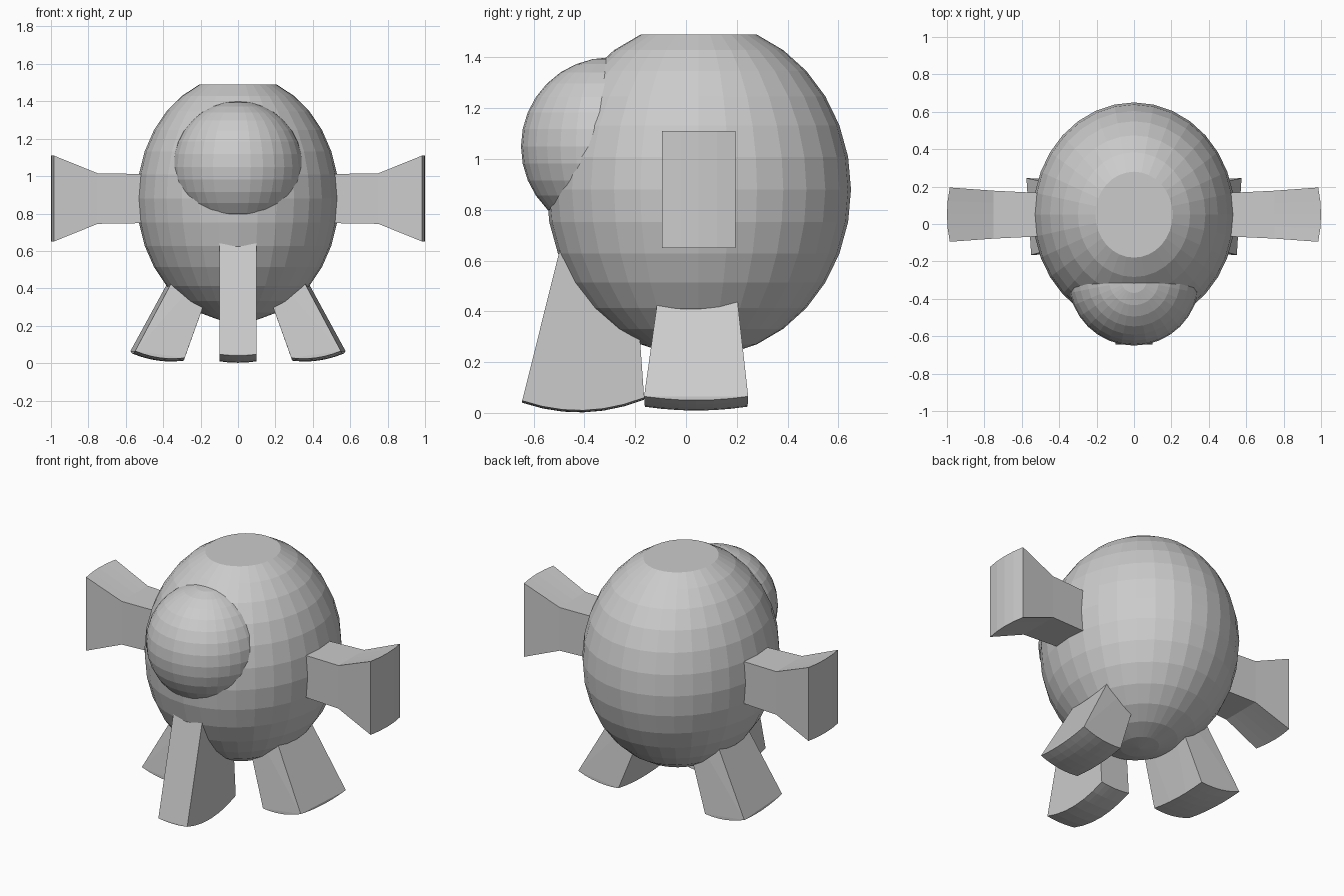
import bpy, bmesh
from mathutils import Vector, Matrix

if "Cube" in bpy.data.objects:
    bpy.data.objects.remove(bpy.data.objects["Cube"])


def finish(bm, name):
    bmesh.ops.recalc_face_normals(bm, faces=bm.faces)
    mesh = bpy.data.meshes.new(name)
    bm.to_mesh(mesh)
    bm.free()
    obj = bpy.data.objects.new(name, mesh)
    bpy.context.collection.objects.link(obj)
    return obj


def ellipsoid(name, center, radii, cut_z=None):
    bm = bmesh.new()
    bmesh.ops.create_uvsphere(bm, u_segments=32, v_segments=16, radius=1)
    if cut_z is not None:
        # slice the top off and cap it flat
        geom = bm.verts[:] + bm.edges[:] + bm.faces[:]
        cut = bmesh.ops.bisect_plane(bm, geom=geom, plane_co=(0, 0, cut_z),
                                     plane_no=(0, 0, 1), clear_outer=True)
        edges = [e for e in bm.edges if e.is_boundary]
        bmesh.ops.holes_fill(bm, edges=edges, sides=0)
    bmesh.ops.transform(bm, verts=bm.verts,
                        matrix=Matrix.Translation(center) @ Matrix.Diagonal((*radii, 1)))
    return finish(bm, name)


def leg(name, bottom, top, sag, side=1):
    # tapered block with a rounded sole; corners run around the outline
    bm = bmesh.new()
    a, b, c, d = (Vector(p) for p in bottom)
    pts = [Vector(p) for p in top]
    n = 6
    for i in range(n + 1):
        for j in range(n + 1):
            u, v = i / n, j / n
            p = a.lerp(b, u).lerp(d.lerp(c, u), v)
            p.z -= 4 * (sag[0] * u * (1 - u) + sag[1] * v * (1 - v))
            pts.append(p)
    for p in pts:
        bm.verts.new((p.x * side, p.y, p.z))
    bmesh.ops.convex_hull(bm, input=bm.verts)
    bmesh.ops.dissolve_limit(bm, angle_limit=0.02, verts=bm.verts, edges=bm.edges)
    return finish(bm, name)


def arm(name, side):
    # flared bar with a slightly bowed end face
    bm = bmesh.new()
    ts = (-1, -0.5, 0, 0.5, 1)
    rings = []
    for x, hy, hz, bow in ((0.42, 0.112, 0.13, 0), (0.75, 0.128, 0.135, 0),
                           (0.985, 0.145, 0.23, 0.015)):
        rings.append([bm.verts.new((side * (x + bow * (1 - t * t)), 0.05 + hy * t, 0.88 + s * hz))
                      for s, row in ((1, ts), (-1, ts[::-1])) for t in row])
    for r0, r1 in zip(rings, rings[1:]):
        for i in range(10):
            k = (i + 1) % 10
            bm.faces.new((r0[i], r0[k], r1[k], r1[i]))
    for r in (rings[0], rings[-1]):
        for i in range(4):
            bm.faces.new((r[i], r[i + 1], r[8 - i], r[9 - i]))
    return finish(bm, name)


# Body with flat top, and round bulge on the front
ellipsoid("body", (0, 0.05, 0.88), (0.54, 0.60, 0.66), cut_z=0.9239)
ellipsoid("front_bulge", (0, -0.30, 1.05), (0.35, 0.35, 0.35))

# Front leg
leg("front_leg",
    [(-0.1, -0.645, 0.048), (0.1, -0.645, 0.048), (0.1, -0.165, 0.06), (-0.1, -0.165, 0.06)],
    [(-0.1, -0.483, 0.7), (0.1, -0.483, 0.7), (0.1, -0.21, 0.7), (-0.1, -0.21, 0.7)],
    sag=(0.008, 0.044))

# Side legs and arms
for side, label in ((1, "right"), (-1, "left")):
    leg(label + "_leg",
        [(0.285, -0.16, 0.028), (0.55, -0.165, 0.065), (0.575, 0.245, 0.065), (0.30, 0.24, 0.028)],
        [(0.08, -0.09, 0.6), (0.265, -0.09, 0.6), (0.283, 0.185, 0.6), (0.09, 0.185, 0.6)],
        sag=(0.018, 0.015), side=side)
    arm(label + "_arm", side)
